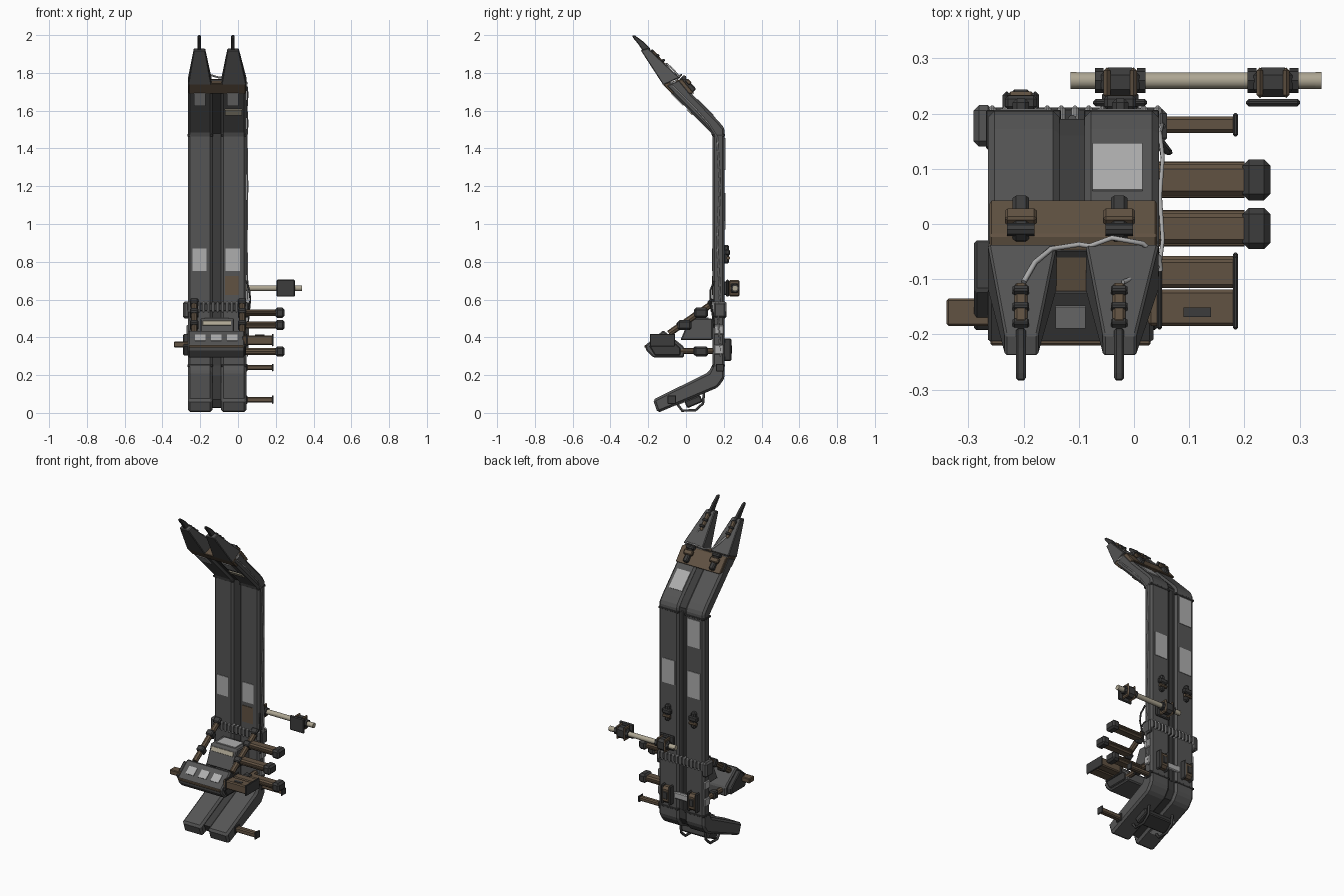
import bpy, math
from mathutils import Vector


def material(name, r, g, b):
    m = bpy.data.materials.new(name)
    m.diffuse_color = (r, g, b, 1)
    return m


DARK = material("dark_grey", .09, .09, .09)
BLACK = material("near_black", .045, .045, .045)
BROWN = material("brown_metal", .12, .085, .055)
PALE = material("pale_metal", .42, .42, .42)
BEIGE = material("beige_metal", .42, .38, .29)


def finish(ob, mat, bevel=0):
    ob.data.materials.append(mat)
    if bevel:
        m = ob.modifiers.new("bevel", 'BEVEL')
        m.width, m.segments, m.limit_method = bevel, 1, 'ANGLE'
    return ob


def mesh(name, verts, faces, mat, bevel=0):
    me = bpy.data.meshes.new(name)
    me.from_pydata(verts, [], faces)
    ob = bpy.data.objects.new(name, me)
    bpy.context.collection.objects.link(ob)
    return finish(ob, mat, bevel)


def box(name, loc, size, mat, bevel=.004, rx=0):
    bpy.ops.mesh.primitive_cube_add(size=1, location=loc, rotation=(math.radians(rx), 0, 0))
    ob = bpy.context.object
    ob.name = name
    ob.scale = size
    bpy.ops.object.transform_apply(location=False, rotation=False, scale=True)
    return finish(ob, mat, bevel)


def prism(name, pts, x0, x1, mat, bevel=0):
    """Side profile (y, z), listed clockwise seen from +x, drawn out along x."""
    n = len(pts)
    verts = [(x, y, z) for x in (x0, x1) for y, z in pts]
    faces = [tuple(range(n))[::-1], tuple(range(n, 2 * n))]
    faces += [(i, (i + 1) % n, n + (i + 1) % n, n + i) for i in range(n)]
    return mesh(name, verts, faces, mat, bevel)


def rod(name, a, b, r, mat, sides=12):
    a, b = Vector(a), Vector(b)
    bpy.ops.mesh.primitive_cylinder_add(vertices=sides, radius=r, depth=(b - a).length, location=(a + b) / 2,
                                        rotation=(b - a).to_track_quat('Z', 'Y').to_euler())
    ob = bpy.context.object
    ob.name = name
    finish(ob, mat)
    bpy.ops.object.shade_smooth_by_angle()
    return ob


def tube(name, pts, r, mat):
    cu = bpy.data.curves.new(name, 'CURVE')
    cu.dimensions, cu.bevel_depth, cu.bevel_resolution, cu.use_fill_caps = '3D', r, 1, True
    s = cu.splines.new('POLY')
    s.points.add(len(pts) - 1)
    for p, q in zip(s.points, pts):
        p.co = (*q, 1)
    ob = bpy.data.objects.new(name, cu)
    bpy.context.collection.objects.link(ob)
    return finish(ob, mat)


# Two bent columns with a recessed channel between them
outline = [(-.15, 0), (.17, .135), (.205, .185), (.205, 1.505), (.172, 1.545), (.035, 1.685), (-.035, 1.77),
           (-.116, 1.735), (.14, 1.475), (.14, .255), (.12, .215), (-.175, .07)]
channel = [(-.12, .028), (.16, .147), (.19, .195), (.19, 1.5), (.16, 1.54), (.025, 1.675), (-.05, 1.765),
           (-.095, 1.735), (.155, 1.48), (.155, .25), (.125, .198), (-.14, .07)]
prism("column_left", outline, -.265, -.135, DARK, .012)
prism("column_right", outline, -.09, .045, DARK, .012)
prism("centre_channel", channel, -.145, -.08, BLACK)
rod("channel_rail", (-.112, .19, .25), (-.112, .19, 1.48), .008, DARK, 8)
for z in (.25, 1.47):
    for x in (-.2, -.0225):
        box("column_seam", (x, .1725, z), (.136, .068, .012), BLACK, .002)
prism("neck_band", [(-.075, 1.69), (.045, 1.69), (-.02, 1.768), (-.125, 1.742)], -.262, .042, BROWN, .004)

# Horns with brown hardware and blade tips at the top
for cx, bx0, bx1 in ((-.205, -.265, -.14), (-.027, -.088, .045)):
    t0, t1 = cx - .029, cx + .031
    verts = [(bx0, -.12, 1.735), (bx1, -.12, 1.735), (bx1, -.035, 1.775), (bx0, -.035, 1.775),
             (t0, -.24, 1.92), (t1, -.24, 1.92), (t1, -.2, 1.93), (t0, -.2, 1.93)]
    mesh("horn", verts, [(3, 2, 1, 0), (4, 5, 6, 7), (0, 1, 5, 4), (1, 2, 6, 5), (2, 3, 7, 6), (3, 0, 4, 7)], DARK, .004)
    box("horn_hardware", (cx, -.15, 1.876), (.024, .11, .026), BROWN, .005, -49)
    for k in (0, .5, 1):
        box("horn_stud", (cx, -.12 - .06 * k, 1.866 + .05 * k), (.03, .014, .016), BLACK, .003, -45)
    prism("horn_blade", [(-.185, 1.89), (-.19, 1.93), (-.225, 1.965), (-.27, 1.998), (-.285, 2.0),
                         (-.28, 1.985), (-.255, 1.955), (-.225, 1.91)], cx - .009, cx + .009, BLACK, .004)
    # Hinge on the slanted back face
    box("neck_hinge", (cx, .01, 1.74), (.03, .1, .03), BLACK, .006, -46)
    box("neck_hinge_cross", (cx, .013, 1.752), (.058, .03, .022), BROWN, .005, -46)
    rod("neck_hinge_pin", (cx - .025, -.01, 1.775), (cx + .025, -.01, 1.775), .012, BLACK, 8)

# Clamps on the back of each column: upper catches and lower brown hubs
for x in (-.205, -.025):
    box("back_catch", (x, .213, .84), (.03, .03, .1), BLACK, .008)
    box("back_catch_cross", (x, .22, .85), (.058, .026, .03), BLACK, .006)
    rod("back_catch_pin", (x - .024, .224, .82), (x + .024, .224, .82), .01, BROWN, 8)
    box("back_hub", (x, .215, .335), (.065, .05, .1), BROWN, .014)
    box("back_hub_knob", (x, .232, .335), (.035, .024, .05), BLACK, .006)
    for s in (-1, 1):
        box("back_hub_lug", (x + s * .026, .22, .335), (.014, .04, .12), BLACK, .006)
box("back_bridge", (-.112, .2, .335), (.1, .02, .04), PALE, .005)

# Ribbed collar and side blocks around the columns
for i in range(13):
    box("collar_rib", (-.257 + i * .025, .1725, .56), (.013, .085, .056), PALE, .005)
box("collar_core", (-.11, .1725, .56), (.316, .077, .042), BLACK, .004)
box("side_block_left", (-.273, .178, .545), (.036, .075, .09), DARK, .01)
box("side_block_right", (.048, .178, .545), (.024, .06, .08), DARK, .008)
for z in (.335, .44):
    for x in (-.266, .048):
        box("side_plate", (x, .175, z), (.012, .05, .05), PALE, .004)

# Front bin carried on arms
bin_pts = [(-.217, .357), (-.12, .437), (-.01, .35), (-.01, .294), (-.175, .294), (-.21, .33)]
prism("front_bin", bin_pts, -.265, .035, DARK, .007)
prism("bin_end_cap", [(-.195, .355), (-.12, .42), (-.03, .345), (-.03, .305), (-.165, .305)], -.29, .042, BLACK, .005)
for x in (-.2, -.115, -.03):
    box("bin_panel", (x, -.168, .398), (.055, .05, .006), PALE, 0, 39.5)
box("bin_peg_left", (-.3, -.16, .362), (.08, .05, .03), BROWN, .004)
box("bin_rail", (-.115, -.208, .352), (.29, .024, .014), BROWN, .003)
for x in (-.232, .022):
    rod("upper_arm", (x, .17, .6), (x, -.09, .42), .017, BROWN, 8)
    rod("lower_arm", (x, .17, .328), (x, -.03, .328), .016, BROWN, 8)
    box("lower_arm_joint", (x, .06, .328), (.042, .042, .048), BLACK, .007)
    for t in (.12, .4, .75):
        box("upper_arm_joint", (x, .17 - .26 * t, .6 - .18 * t), (.044, .036, .048), BLACK, .006, 34.7)
prism("front_box", [(-.03, .385), (.02, .5), (.14, .5), (.14, .385)], -.2, -.02, DARK, .006)
box("front_box_plate", (-.112, .008, .475), (.15, .008, .026), BEIGE, .001, -23)
box("front_box_lid", (-.112, .08, .502), (.13, .08, .006), PALE, 0)

# Pegs sticking out to the right: square ends, then flanged ends
for y, z in ((.08, .53), (-.008, .465), (.08, .325)):
    box("square_peg", (.125, y, z), (.2, .056, .036), BROWN, .008)
    for s in (-1, 1):
        rod("peg_rail", (.03, y + s * .027, z), (.2, y + s * .027, z), .006, BROWN, 8)
    box("peg_end", (.222, y, z), (.05, .074, .054), BLACK, .011)
for y, z, w, h in ((-.09, .385, .052, .052), (-.152, .385, .066, .052), (.18, .24, .03, .026), (-.075, .07, .034, .03)):
    box("flanged_peg", (.105, y, z), (.16, w, h), BROWN, .006)
    for x in (.046, .184):
        box("peg_flange", (x, y, z), (.009, w + .012, h + .014), BLACK, .003)
box("peg_inset", (.115, -.16, .412), (.05, .018, .004), BLACK, 0)

# Round bar held across the back by two clamps
rod("cross_bar", (-.113, .26, .66), (.337, .26, .66), .015, BEIGE, 12)
for x in (.34 - .006, -.11):
    rod("bar_collar", (x - .005, .26, .66), (x + .006, .26, .66), .0155, BEIGE, 12)
for cx in (-.025, .252):
    box("bar_clamp", (cx, .257, .66), (.07, .054, .07), BLACK, .014)
    for s in (-1, 1):
        rod("clamp_ring", (cx + s * .046, .26, .66), (cx + s * .03, .26, .66), .023, BLACK, 8)
        box("clamp_strap", (cx + s * .024, .256, .66), (.012, .056, .085), BROWN, .006)
    box("clamp_foot", (cx, .22, .66), (.098, .014, .09), BLACK, .005)
box("clamp_mount", (-.025, .21, .66), (.06, .03, .07), BLACK, .004)

# Thin plates on the front, back and slanted faces
for x in (-.203, -.028):
    box("front_plate", (x, .139, .81), (.075, .005, .12), PALE, 0)
    box("upper_front_plate", (x, -.046, 1.66), (.062, .09, .006), PALE, 0, -45.5)
box("front_grille", (-.032, .139, .675), (.075, .005, .1), BROWN, 0)
box("upper_strip", (-.025, .02, 1.592), (.09, .04, .006), BEIGE, 0, -45.5)
for x, z, h in ((-.2, 1.37, .17), (-.2, 1.05, .16), (-.025, 1.09, .15)):
    box("back_plate", (x, .206, z), (.085, .005, h), PALE, 0)
box("slanted_back_plate", (-.03, .103, 1.618), (.09, .12, .005), PALE, 0, -45.5)
box("foot_plate", (-.2, .01, .066), (.08, .13, .006), PALE, 0, 22.8)

# Handle loops under the foot
for x in (-.2, -.03):
    tube("foot_handle", [(x, -.045, .045), (x, -.02, .012), (x, .05, .014), (x, .09, .05), (x, .095, .105)], .008, BLACK)
box("foot_handle_pad", (-.115, .04, .06), (.2, .09, .04), BLACK, .006, 22.8)

# Cables down the right edge and across the horns
tube("side_cable", [(.05, .185, .3), (.056, .17, .5), (.052, .18, .62), (.047, .165, .9), (.051, .18, 1.2), (.047, .165, 1.46),
                    (.052, .12, 1.53), (.047, .05, 1.61), (.052, -.03, 1.69), (.047, -.07, 1.73)], .004, PALE)
tube("horn_cable", [(-.2, -.105, 1.85), (-.18, -.07, 1.82), (-.15, -.045, 1.79), (-.1, -.037, 1.775), (-.08, -.04, 1.775),
                    (-.04, -.025, 1.79), (.015, -.035, 1.785), (.045, -.06, 1.75), (.048, -.085, 1.745)], .005, PALE)
tube("short_cable", [(-.02, -.105, 1.85), (.01, -.095, 1.81), (.048, -.075, 1.74)], .004, PALE)
tube("front_cable", [(.045, .15, .7), (.06, .13, .65), (.065, .13, .6), (.05, .15, .45)], .005, BLACK)
